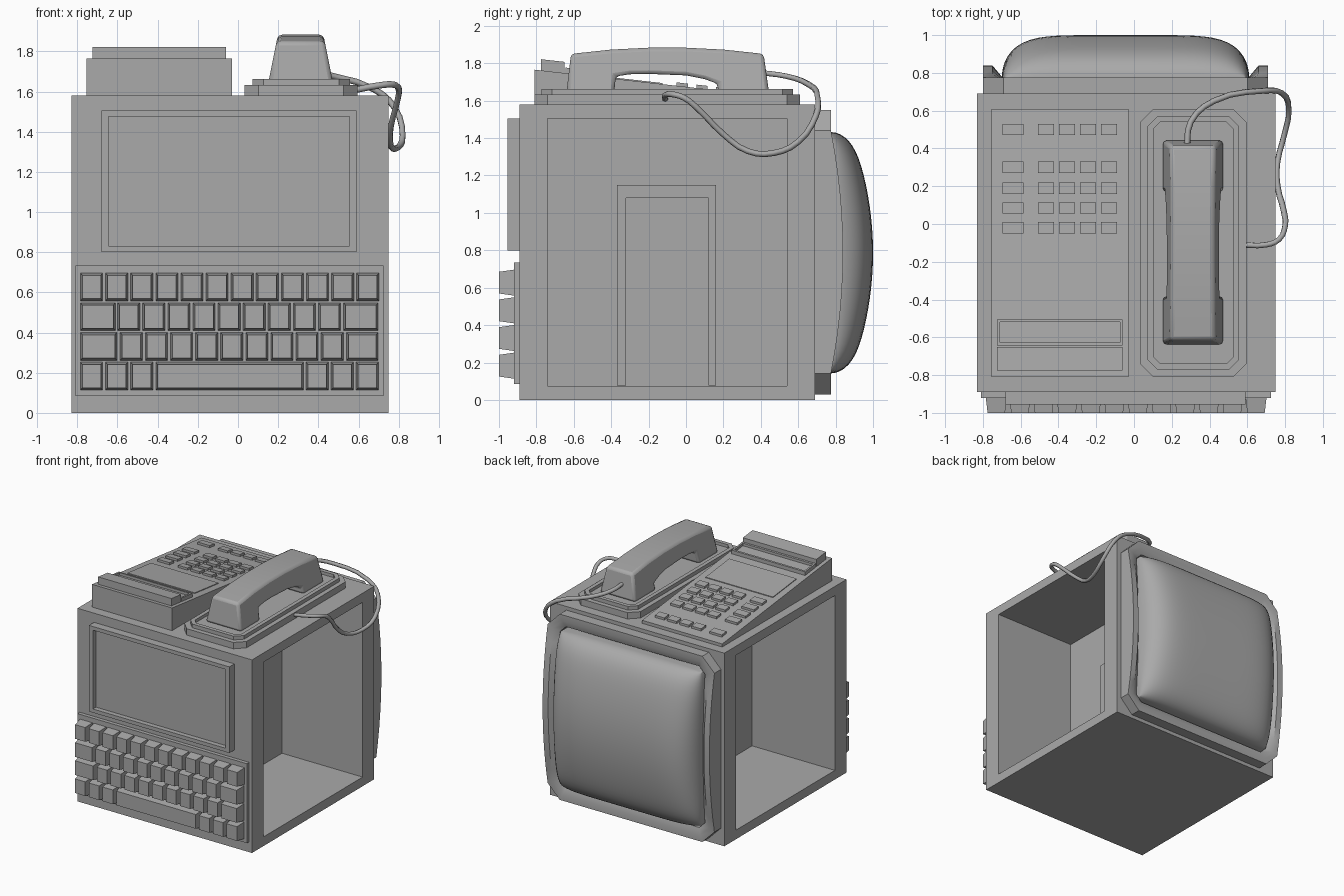
import bpy, bmesh, math
from mathutils import Vector

if "Cube" in bpy.data.objects:
    bpy.data.objects.remove(bpy.data.objects["Cube"], do_unlink=True)

GREY = (0.4, 0.4, 0.4, 1)
grey = bpy.data.materials.new("plain grey")
grey.use_nodes = True
grey.diffuse_color = GREY
grey.node_tree.nodes["Principled BSDF"].inputs["Base Color"].default_value = GREY


def finish(bm, name, smooth=None):
    bmesh.ops.recalc_face_normals(bm, faces=bm.faces)
    mesh = bpy.data.meshes.new(name)
    bm.to_mesh(mesh)
    bm.free()
    obj = bpy.data.objects.new(name, mesh)
    bpy.context.collection.objects.link(obj)
    mesh.materials.append(grey)
    if smooth:
        smooth_object(obj, smooth)
    return obj


def smooth_object(obj, angle):
    bpy.ops.object.select_all(action='DESELECT')
    obj.select_set(True)
    bpy.context.view_layer.objects.active = obj
    bpy.ops.object.shade_smooth_by_angle(angle=math.radians(angle))


def add_box(bm, lo, hi):
    lo, hi = Vector(lo), Vector(hi)
    verts = bmesh.ops.create_cube(bm, size=1)["verts"]
    for v in verts:
        v.co = (lo + hi) / 2 + v.co * (hi - lo)
    return verts


def recess(bm, normal, margin, depth):
    """Sink a rectangle into the face that looks along normal."""
    n = Vector(normal)
    bm.normal_update()
    face = max(bm.faces, key=lambda f: f.normal.dot(n))
    c = face.calc_center_bounds()
    size = [max(abs(v.co[a] - c[a]) for v in face.verts) for a in range(3)]
    bmesh.ops.inset_individual(bm, faces=[face], thickness=0.01)
    for v in face.verts:
        for a in range(3):
            if not n[a]:
                v.co[a] = c[a] + math.copysign(size[a] - margin[a], v.co[a] - c[a])
    new = bmesh.ops.extrude_discrete_faces(bm, faces=[face])["faces"][0]
    bmesh.ops.translate(bm, vec=-n * depth, verts=new.verts)


def prism(bm, points, x0, x1):
    """Extrude a (y, z) outline along x."""
    face = bm.faces.new([bm.verts.new((x0, y, z)) for y, z in points])
    out = bmesh.ops.extrude_face_region(bm, geom=[face])["geom"]
    bmesh.ops.translate(bm, vec=(x1 - x0, 0, 0),
                        verts=[v for v in out if isinstance(v, bmesh.types.BMVert)])


# Cabinet with a deep niche on each side, leaving a central partition
bm = bmesh.new()
add_box(bm, (-0.83, -0.89, 0), (0.75, 0.69, 1.58))
recess(bm, (1, 0, 0), (0, 0.15, 0.075), 0.73)
recess(bm, (-1, 0, 0), (0, 0.15, 0.075), 0.75)
finish(bm, "cabinet")

# Door surrounds on the partition
door = [(-0.37, 0.076), (-0.37, 1.15), (0.16, 1.15), (0.16, 0.076),
        (0.12, 0.076), (0.12, 1.08), (-0.32, 1.08), (-0.32, 0.076)]
for side, x0, x1 in (("right", 0.019, 0.03), ("left", -0.09, -0.079)):
    bm = bmesh.new()
    prism(bm, door, x0, x1)
    finish(bm, "door_frame_" + side)

# Front display
bm = bmesh.new()
add_box(bm, (-0.68, -0.955, 0.8), (0.59, -0.89, 1.505))
recess(bm, (0, -1, 0), (0.035, 0, 0.03), 0.04)
finish(bm, "front_display")

# Keyboard plate and keys
bm = bmesh.new()
add_box(bm, (-0.81, -0.92, 0.085), (0.725, -0.88, 0.735))
finish(bm, "keyboard_plate")
P, W = 0.125, 0.112
rows = [[(-0.785 + P * i, W) for i in range(12)],
        [(-0.785, 0.175)] + [(-0.6 + P * i, W) for i in range(9)] + [(0.525, 0.173)],
        [(-0.785, 0.182)] + [(-0.587 + P * i, W) for i in range(9)] + [(0.54, 0.158)],
        [(-0.785 + P * i, W) for i in range(3)] + [(-0.41, 0.737)]
        + [(0.338 + P * i, W) for i in range(3)]]
bm = bmesh.new()
for r, row in enumerate(rows):
    z = 0.627 - 0.148 * r
    for x, w in row:
        cx = x + w / 2
        for v in add_box(bm, (x, -1, z - 0.07), (x + w, -0.915, z + 0.07)):
            if v.co.y < -0.95:
                v.co.x -= math.copysign(0.01, v.co.x - cx)
                v.co.z -= math.copysign(0.012, v.co.z - z)
finish(bm, "keyboard_keys")


# Sloped dialling unit on top
def slope(y):
    return 1.605 + 0.113 * (0.61 - y)


def sloped_box(bm, x0, x1, y0, y1, height, rim=None):
    add_box(bm, (x0, y0, -0.01), (x1, y1, height))
    if rim:
        recess(bm, (0, 0, 1), (rim, rim, 0), height * 0.7)
    for v in bm.verts:
        if v.co.z < 1:
            v.co.z += slope(v.co.y)


bm = bmesh.new()
prism(bm, [(-0.81, 1.58), (-0.81, slope(-0.81)), (0.61, 1.605), (0.61, 1.58)], -0.755, -0.03)
finish(bm, "dialling_unit")
for name, x0, x1, y0, y1, h, rim in (
        ("printer_cover", -0.725, -0.06, -0.775, -0.65, 0.06, None),
        ("printer_tray", -0.725, -0.06, -0.643, -0.505, 0.03, 0.015),
        ("small_display", -0.7, -0.09, -0.43, -0.125, 0.006, None)):
    bm = bmesh.new()
    sloped_box(bm, x0, x1, y0, y1, h, rim)
    finish(bm, name)
bm = bmesh.new()
for y in (0.5, 0.3, 0.19, 0.085, -0.02):
    sloped_box(bm, -0.695, -0.585, y - 0.03, y + 0.03, 0.018)
    for i in range(4):
        x = -0.508 + 0.111 * i
        sloped_box(bm, x, x + 0.085, y - 0.03, y + 0.03, 0.018)
finish(bm, "dial_buttons")


# Handset cradle in two chamfered tiers
def cradle(name, d, c, z0, z1, sunk=False):
    x0, x1, y0, y1 = 0.033 + d, 0.595 - d, -0.81 + d, 0.61 - d
    pts = [(x0 + c, y0), (x1 - c, y0), (x1, y0 + c), (x1, y1 - c),
           (x1 - c, y1), (x0 + c, y1), (x0, y1 - c), (x0, y0 + c)]
    bm = bmesh.new()
    base = bm.faces.new([bm.verts.new((x, y, z0)) for x, y in pts])
    top = bmesh.ops.extrude_face_region(bm, geom=[base])["geom"]
    bmesh.ops.translate(bm, vec=(0, 0, z1 - z0),
                        verts=[v for v in top if isinstance(v, bmesh.types.BMVert)])
    if sunk:
        face = [f for f in top if isinstance(f, bmesh.types.BMFace)][0]
        bmesh.ops.inset_individual(bm, faces=[face], thickness=0.035)
        floor = bmesh.ops.extrude_discrete_faces(bm, faces=[face])["faces"][0]
        bmesh.ops.translate(bm, vec=(0, 0, -0.025), verts=floor.verts)
    finish(bm, name)


cradle("cradle_base", 0, 0.07, 1.575, 1.632)
cradle("cradle_rim", 0.038, 0.055, 1.63, 1.662, True)

# Handset, tapered towards its top
profile = [(-0.64, 1.635), (-0.615, 1.85), (-0.4, 1.873), (-0.2, 1.883), (0, 1.883),
           (0.2, 1.873), (0.415, 1.85), (0.445, 1.635), (0.17, 1.635), (0.17, 1.69),
           (0.1, 1.715), (0, 1.735), (-0.2, 1.743), (-0.3, 1.741), (-0.375, 1.73), (-0.385, 1.635)]
bm = bmesh.new()
prism(bm, profile, -1, 1)
for v in bm.verts:
    v.co.x = 0.312 + v.co.x * (0.163 - 0.2 * (v.co.z - 1.635))
handset = finish(bm, "handset")
bevel = handset.modifiers.new("soft edges", 'BEVEL')
bevel.width = 0.02
bevel.segments = 2
bevel.limit_method = 'ANGLE'
bevel.angle_limit = math.radians(35)
smooth_object(handset, 40)

# Handset cord
path = [(0.28, 0.4, 1.75), (0.3, 0.54, 1.73), (0.42, 0.65, 1.69), (0.68, 0.705, 1.61),
        (0.78, 0.695, 1.52), (0.82, 0.6, 1.38), (0.795, 0.47, 1.32), (0.76, 0.33, 1.33),
        (0.76, 0.2, 1.42), (0.795, 0.06, 1.56), (0.8, -0.01, 1.615), (0.77, -0.08, 1.635),
        (0.7, -0.11, 1.63), (0.57, -0.11, 1.605)]
curve = bpy.data.curves.new("handset_cord", 'CURVE')
curve.dimensions = '3D'
curve.bevel_depth = 0.016
curve.bevel_resolution = 1
curve.resolution_u = 3
curve.use_fill_caps = True
spline = curve.splines.new('BEZIER')
spline.bezier_points.add(len(path) - 1)
for point, co in zip(spline.bezier_points, path):
    point.co = co
    point.handle_left_type = point.handle_right_type = 'AUTO'
curve.materials.append(grey)
bpy.context.collection.objects.link(bpy.data.objects.new("handset_cord", curve))


# Rear screen surround: chamfered ring with bowed sides
def ring(d, y, bow):
    x0, x1, z0, z1 = -0.8 + d, 0.71 - d, 0.03 + d, 1.55 - d
    c = 0.11 - 0.586 * d
    pts = [(x0 + c, y, z0), (x1 - c, y, z0)]
    steps = 12
    heights = [z0 + c + (z1 - z0 - 2 * c) * i / steps for i in range(steps + 1)]
    half = (z1 - z0) / 2 - c
    bulge = [y + bow * (1 - ((z - 0.79) / half) ** 2) for z in heights]
    pts += [(x1, b, z) for b, z in zip(bulge, heights)]
    pts += [(x1 - c, y, z1), (x0 + c, y, z1)]
    pts += [(x0, b, z) for b, z in reversed(list(zip(bulge, heights)))]
    return pts


bm = bmesh.new()
loops = [[bm.verts.new(p) for p in ring(*args)] for args in (
    (0, 0.685, 0), (0, 0.775, 0.065), (0.05, 0.775, 0.065), (0.1, 0.755, 0.025), (0.1, 0.685, 0))]
for a, b in zip(loops, loops[1:] + loops[:1]):
    for i in range(len(a)):
        j = (i + 1) % len(a)
        bm.faces.new((a[i], a[j], b[j], b[i]))
finish(bm, "rear_screen_surround", 30)

# Rear bulging picture tube
bm = bmesh.new()
bmesh.ops.create_grid(bm, x_segments=32, y_segments=32, size=1)
for v in bm.verts:
    u, w = (math.sin(t * math.pi / 2) for t in v.co.xy)
    rim = max(0, 1 - abs(u) ** 6) * max(0, 1 - abs(w) ** 12)
    y = 0.775 + (0.225 - 0.12 * w * w) * math.sqrt(rim)
    v.co = (-0.045 + 0.655 * u * (1 - 0.03 * w ** 8), y, 0.787 + 0.645 * w * (1 - 0.03 * u ** 8))
skirt = bmesh.ops.extrude_edge_only(bm, edges=[e for e in bm.edges if e.is_boundary])["geom"]
for v in skirt:
    if isinstance(v, bmesh.types.BMVert):
        v.co.y = 0.685
finish(bm, "rear_picture_tube", 60)
